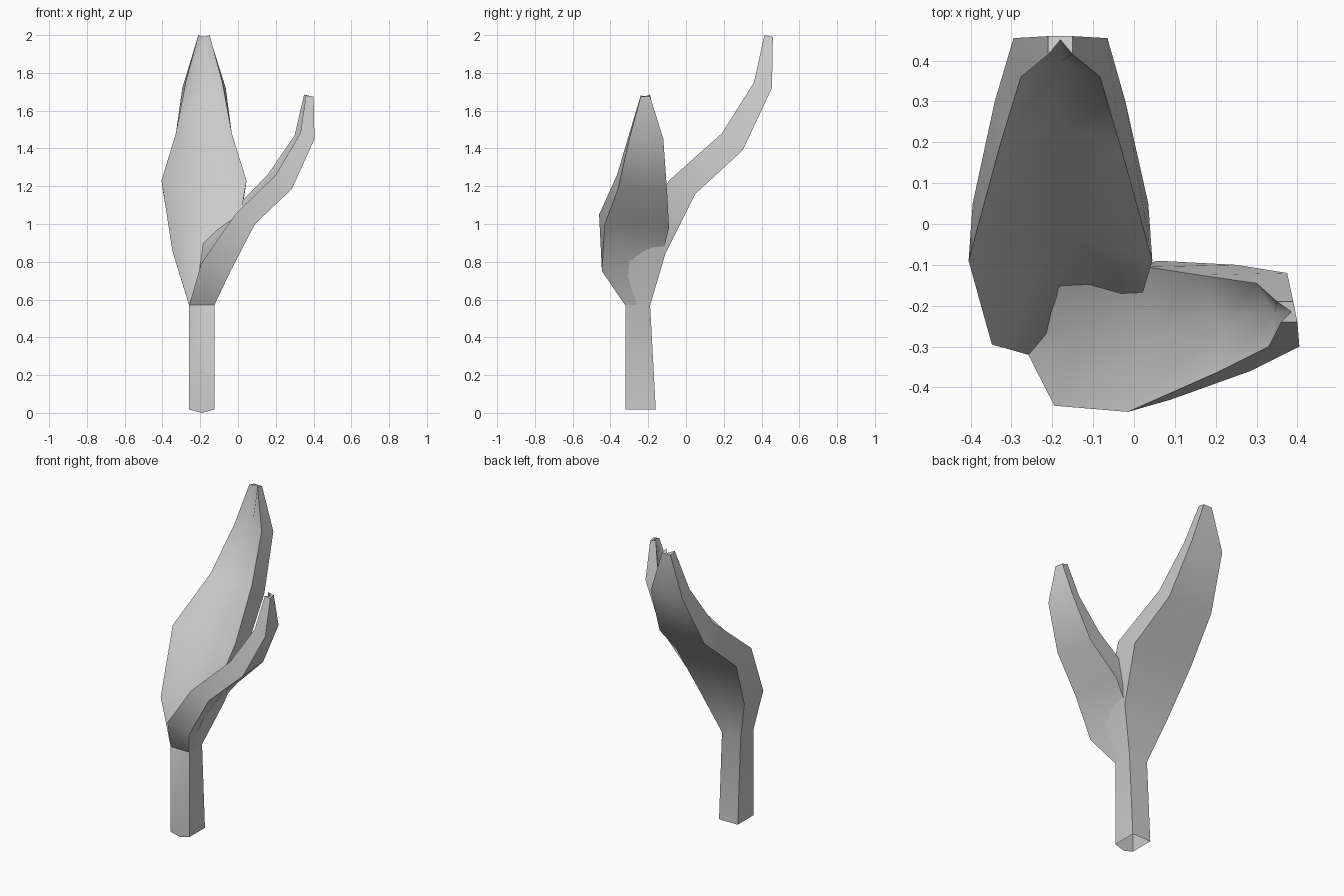
import bpy, bmesh
from mathutils import Vector

if "Cube" in bpy.data.objects:
    bpy.data.objects.remove(bpy.data.objects["Cube"])


def loft(name, rows):
    """Skin a leaf through sections: inner left, inner right, outer right, outer left, dip."""
    bm = bmesh.new()
    rings = []
    for il, ir, o_r, ol, dip in rows:
        il, ir, o_r, ol = map(Vector, (il, ir, o_r, ol))
        mid_in, mid_out = (il + ir) / 2, (o_r + ol) / 2
        # inner centre line sinks towards the outer surface
        groove = mid_in.lerp(mid_out, dip)
        rings.append([bm.verts.new(p) for p in (il, groove, ir, o_r, mid_out, ol)])
    for a, b in zip(rings, rings[1:]):
        for i in range(6):
            j = (i + 1) % 6
            bm.faces.new((a[i], a[j], b[j], b[i]))
    # tip cap; the base stays open
    r = rings[-1]
    bm.faces.new((r[0], r[1], r[4], r[5]))
    bm.faces.new((r[1], r[2], r[3], r[4]))
    bmesh.ops.recalc_face_normals(bm, faces=bm.faces)
    me = bpy.data.meshes.new(name)
    bm.to_mesh(me)
    bm.free()
    ob = bpy.data.objects.new(name, me)
    bpy.context.collection.objects.link(ob)
    bpy.ops.object.select_all(action='DESELECT')
    ob.select_set(True)
    bpy.context.view_layer.objects.active = ob
    bpy.ops.object.shade_smooth_by_angle(angle=1.15)
    return ob


# stem and tall leaf: centre x, inner and outer half widths, inner (y, z), outer (y, z), dip
profile = [
    (-.192, .067, .067, (-.32, .018), (-.16, .018), 0),
    (-.192, .067, .067, (-.32, .57), (-.19, .57), 0),
    (-.182, .166, .160, (-.295, .86), (-.11, .84), .65),
    (-.180, .225, .215, (-.09, 1.23), (.05, 1.16), .5),
    (-.181, .148, .160, (.19, 1.48), (.30, 1.39), .45),
    (-.180, .097, .115, (.36, 1.75), (.455, 1.72), .42),
    (-.180, .030, .030, (.415, 2.0), (.46, 1.99), .8),
]
rows = [((cx - w, *i), (cx + w, *i), (cx + wo, *o), (cx - wo, *o), dip)
        for cx, w, wo, i, o, dip in profile]
stem = loft("stem_and_tall_leaf", rows)
# front centre of the stem base rests on the ground
stem.data.vertices[1].co.z = 0

# side leaf, slightly twisted, leaning to the right
loft("side_leaf", [
    ((-.258, -.322, .57), (-.24, -.19, .60), (-.125, -.19, .57), (-.125, -.322, .57), 0),
    ((-.195, -.445, .79), (-.19, -.14, .90), (-.06, -.13, .82), (-.04, -.445, .75), .3),
    ((-.015, -.46, 1.05), (.03, -.105, 1.13), (.06, -.09, .98), (.09, -.43, 1.0), .4),
    ((.20, -.365, 1.26), (.16, -.125, 1.265), (.25, -.10, 1.17), (.285, -.36, 1.185), .4),
    ((.33, -.30, 1.48), (.30, -.145, 1.47), (.375, -.12, 1.45), (.405, -.30, 1.45), .4),
    ((.36, -.24, 1.68), (.35, -.19, 1.685), (.39, -.19, 1.675), (.40, -.24, 1.675), .75),
])
